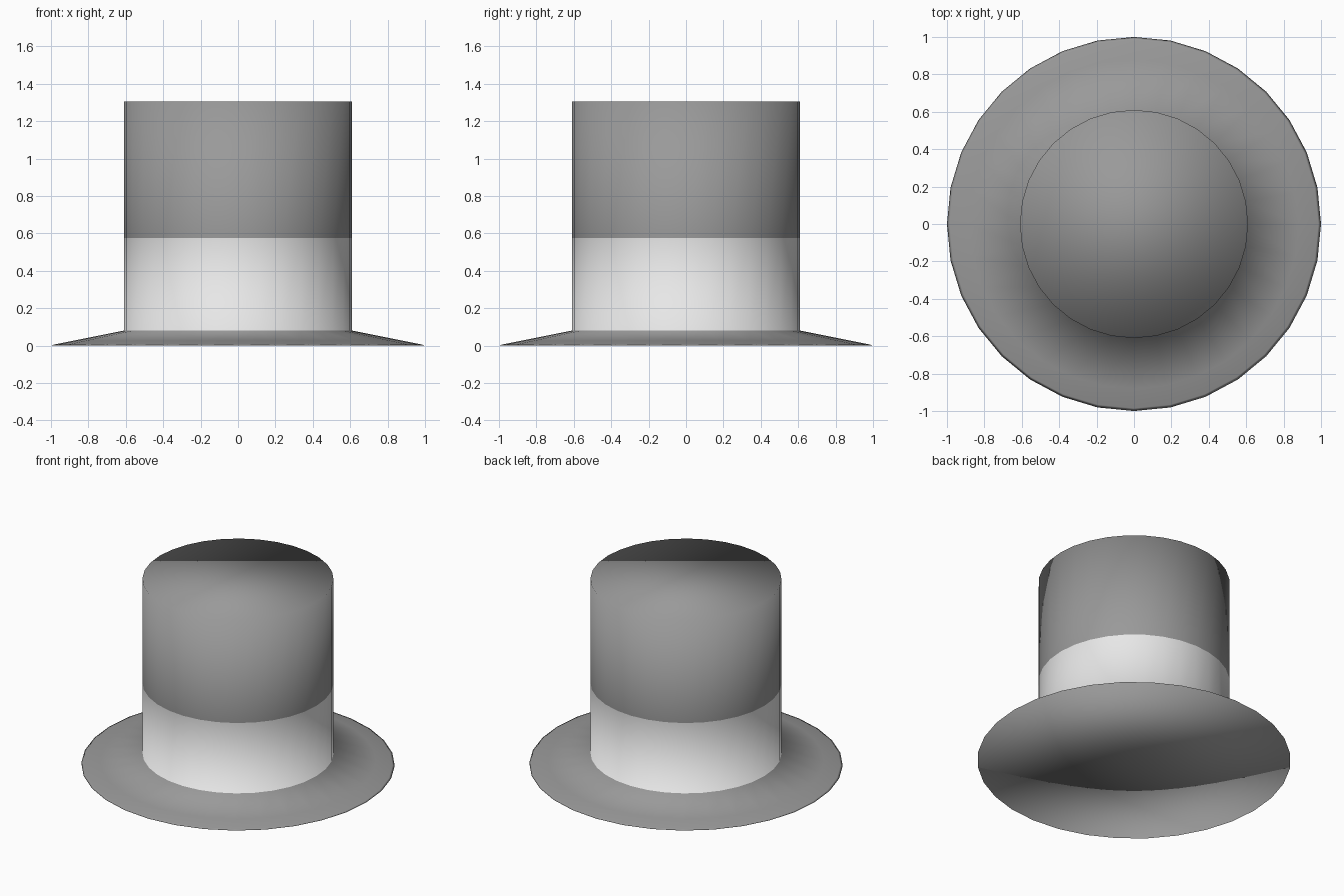
import bpy, bmesh, math

if "Cube" in bpy.data.objects:
    bpy.data.objects.remove(bpy.data.objects["Cube"])

SEGMENTS = 32
BAND_LOW, BAND_HIGH = 0.08, 0.575

# Hat silhouette from the brim edge up to the crown rim: (radius, height)
PROFILE = [(1.0, 0.0), (0.985, 0.005), (0.88, 0.026), (0.61, BAND_LOW),
           (0.61, BAND_HIGH), (0.61, 1.305)]


def make_material(name, value):
    mat = bpy.data.materials.new(name)
    mat.diffuse_color = (value, value, value, 1.0)
    mat.use_nodes = True
    mat.node_tree.nodes["Principled BSDF"].inputs["Base Color"].default_value = mat.diffuse_color
    return mat


def ring(bm, radius, z):
    step = 2 * math.pi / SEGMENTS
    return [bm.verts.new((radius * math.cos(i * step), radius * math.sin(i * step), z))
            for i in range(SEGMENTS)]


bm = bmesh.new()
rings = [ring(bm, r, z) for r, z in PROFILE]

# Brim slope, band and crown wall
for low, high in zip(rings, rings[1:]):
    for i in range(SEGMENTS):
        j = (i + 1) % SEGMENTS
        bm.faces.new((low[i], low[j], high[j], high[i]))

# Flat crown top
bm.faces.new(rings[-1])

# Flat underside, fanned from the centre
centre = bm.verts.new((0, 0, 0))
for i in range(SEGMENTS):
    bm.faces.new((centre, rings[0][(i + 1) % SEGMENTS], rings[0][i]))

# The light band is the lower part of the crown wall
for face in bm.faces:
    face.smooth = True
    z = face.calc_center_median().z
    face.material_index = 1 if BAND_LOW < z < BAND_HIGH else 0

mesh = bpy.data.meshes.new("top_hat")
bm.to_mesh(mesh)
bm.free()
mesh.materials.append(make_material("grey felt", 0.32))
mesh.materials.append(make_material("light grey band", 0.8))
hat = bpy.data.objects.new("top_hat", mesh)
bpy.context.collection.objects.link(hat)
